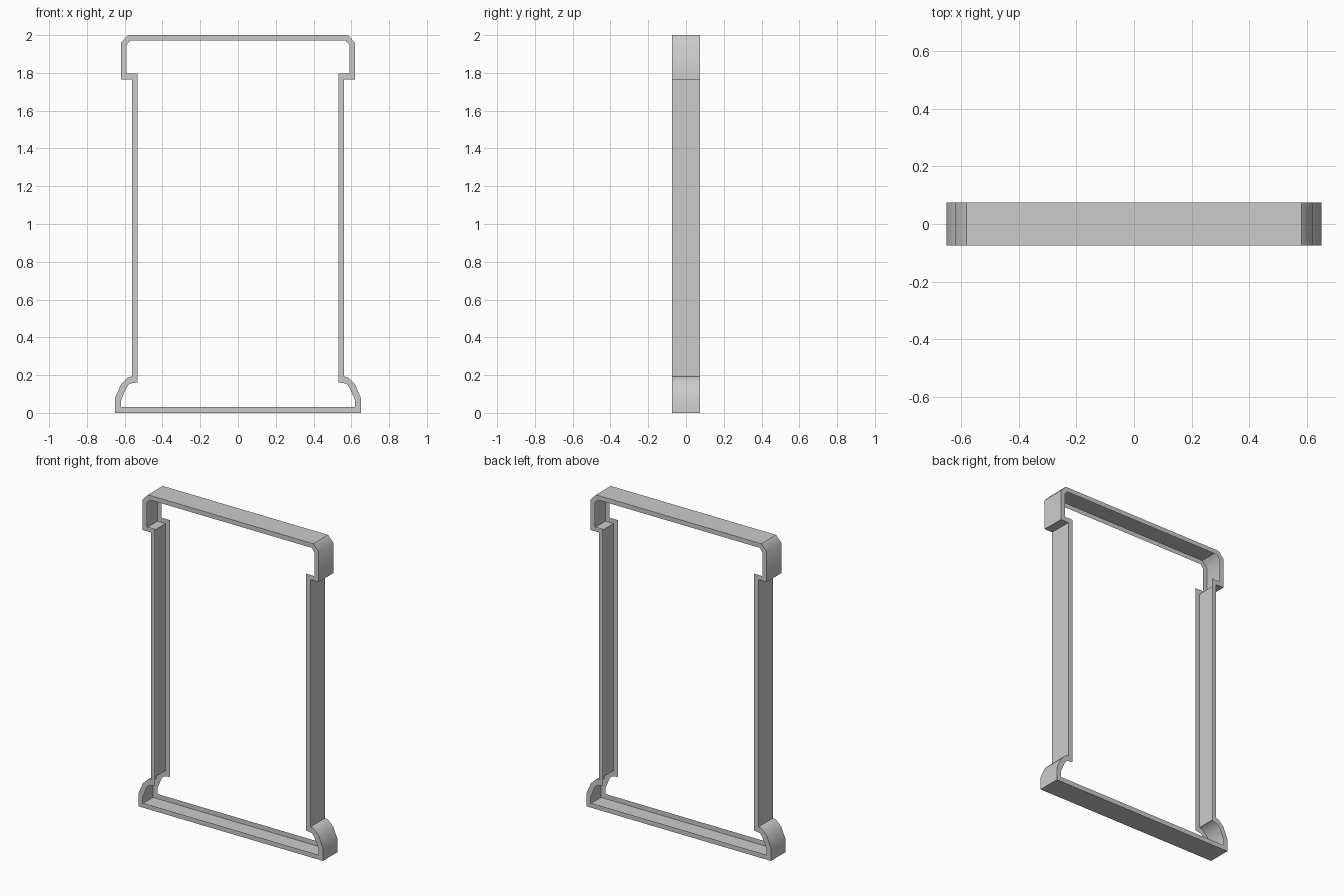
import bpy
import bmesh
from math import radians

cube = bpy.data.objects.get("Cube")
if cube:
    bpy.data.objects.remove(cube, do_unlink=True)

# Frame material
grey = bpy.data.materials.new("plain grey")
grey.use_nodes = True
colour = (0.6, 0.6, 0.6, 1)
grey.diffuse_color = colour
grey.node_tree.nodes["Principled BSDF"].inputs["Base Color"].default_value = colour

DEPTH = 0.148

# Half outlines from the foot up to the cap, matched point for point
outer = [(.65, 0), (.65, .08), (.619, .153), (.583, .188), (.562, .193),
         (.562, 1.766), (.619, 1.766), (.619, 1.96), (.582, 2)]
inner = [(.62, .03), (.62, .068), (.587, .14), (.573, .155), (.532, .162),
         (.532, 1.796), (.589, 1.796), (.589, 1.948), (.57, 1.971)]


def mirrored(half):
    """Close a half outline by mirroring it across x = 0."""
    return half + [(-x, z) for x, z in reversed(half)]


def ring(bm, points, y):
    return [bm.verts.new((x, y, z)) for x, z in points]


# Open channel: front rim, outer wall and back rim, hollow on the inside
bm = bmesh.new()
loops = [ring(bm, mirrored(outline), y) for outline, y in (
    (inner, -DEPTH / 2), (outer, -DEPTH / 2), (outer, DEPTH / 2), (inner, DEPTH / 2))]
count = len(loops[0])
for a, b in zip(loops, loops[1:]):
    for i in range(count):
        j = (i + 1) % count
        bm.faces.new((a[i], b[i], b[j], a[j]))

mesh = bpy.data.meshes.new("outline_frame")
bm.to_mesh(mesh)
bm.free()
mesh.materials.append(grey)
frame = bpy.data.objects.new("outline_frame", mesh)
bpy.context.collection.objects.link(frame)

# Soft shading over the rounded foot and cap, sharp elsewhere
bpy.ops.object.select_all(action='DESELECT')
frame.select_set(True)
bpy.context.view_layer.objects.active = frame
bpy.ops.object.shade_smooth_by_angle(angle=radians(44))
